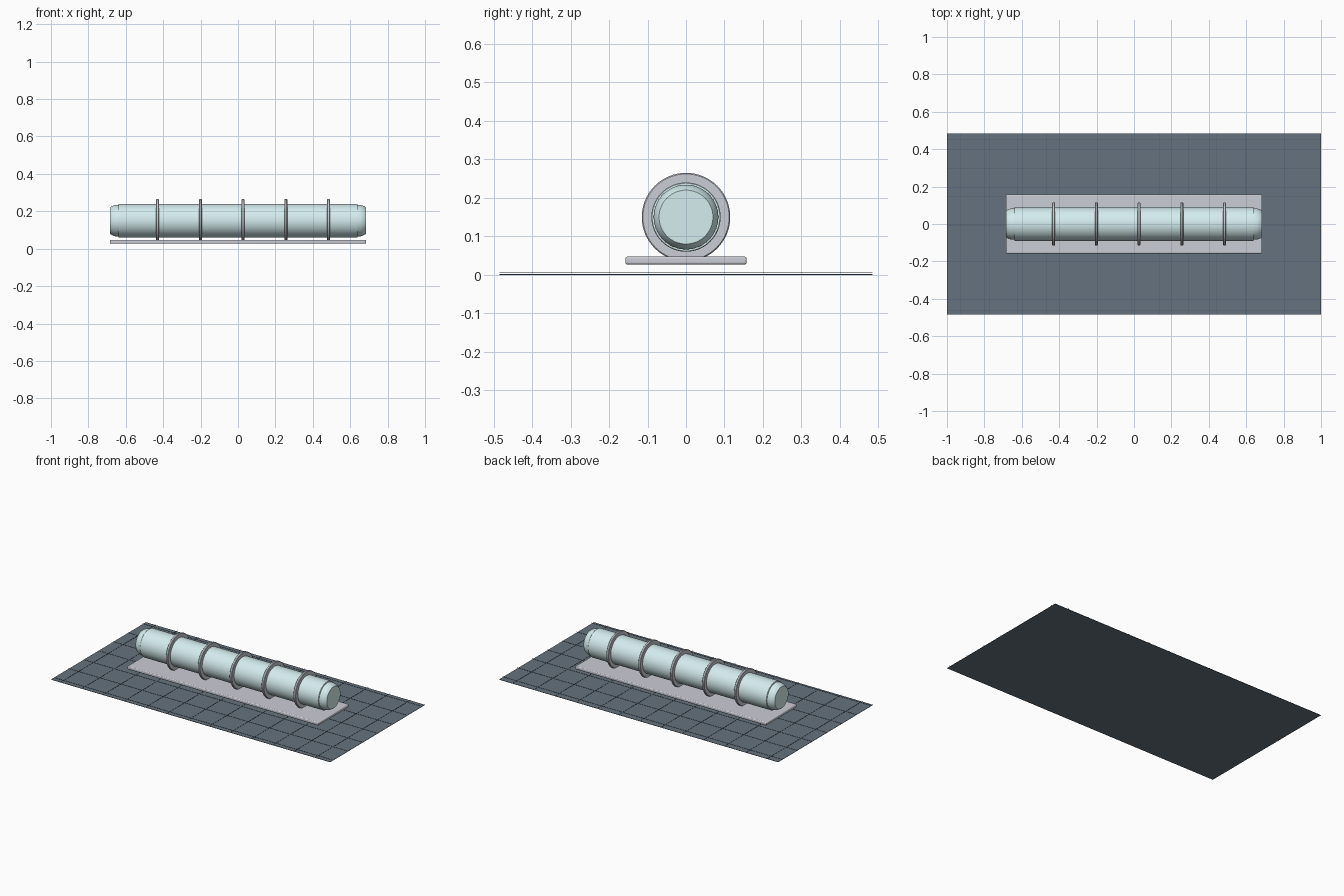
import bpy, math
from mathutils import Matrix

if "Cube" in bpy.data.objects:
    bpy.data.objects.remove(bpy.data.objects["Cube"])


def material(name, color):
    m = bpy.data.materials.new(name)
    m.diffuse_color = (*color, 1)
    m.use_nodes = True
    m.node_tree.nodes["Principled BSDF"].inputs["Base Color"].default_value = m.diffuse_color
    return m


GLASS = material("pale_cyan", (0.66, 0.84, 0.86))
METAL = material("light_grey", (0.60, 0.61, 0.67))
FLOOR = material("dark_slate", (0.13, 0.17, 0.21))
LINE = material("grid_slate", (0.09, 0.12, 0.15))
AXIS_Z = 0.15


def finish(ob, name, mat, smooth=True):
    ob.name = name
    ob.data.materials.append(mat)
    if smooth:
        bpy.context.view_layer.objects.active = ob
        ob.select_set(True)
        bpy.ops.object.shade_smooth_by_angle(angle=math.radians(35))
    return ob


def box(name, size, loc, mat, bevel=0):
    bpy.ops.mesh.primitive_cube_add(size=1, location=loc)
    ob = bpy.context.object
    ob.data.transform(Matrix.Diagonal((*size, 1)))
    if bevel:
        b = ob.modifiers.new("bevel", "BEVEL")
        b.width, b.segments = bevel, 3
    return finish(ob, name, mat, bool(bevel))


def lathe(name, profile, x, mat, closed=False, n=64):
    """Revolve (x, radius) points about the horizontal tube axis."""
    verts = [(px, r * math.cos(2 * math.pi * j / n), r * math.sin(2 * math.pi * j / n))
             for px, r in profile for j in range(n)]
    k = len(profile)
    faces = []
    for i in range(k if closed else k - 1):
        a, b = i * n, (i + 1) % k * n
        faces += [(a + j, a + (j + 1) % n, b + (j + 1) % n, b + j) for j in range(n)]
    if not closed:
        faces += [tuple(range(n))[::-1], tuple(range((k - 1) * n, k * n))]
    faces = [f[::-1] for f in faces]
    me = bpy.data.meshes.new(name)
    me.from_pydata(verts, [], faces)
    me.update()
    ob = bpy.data.objects.new(name, me)
    bpy.context.collection.objects.link(ob)
    ob.location = (x, 0, AXIS_Z)
    return finish(ob, name, mat)


# floor sheet and its thin raised grid
box("floor", (2, 0.97, 0.002), (0, 0, 0.001), FLOOR)
STEP, W = 0.152, 0.002
for i in range(-6, 7):
    box("grid_line_across", (W, 0.97, 0.001), (i * STEP - 0.014, 0, 0.0065), LINE)
for i in range(-3, 4):
    box("grid_line_along", (2, W, 0.001), (0, i * STEP - 0.006, 0.0065), LINE)

# base plate
box("base_plate", (1.37, 0.315, 0.02), (0, 0, 0.037), METAL, 0.005)

# main tube with stepped, rounded ends
lathe("tube", [(-0.64, 0.088), (-0.638, 0.09), (0.638, 0.09), (0.64, 0.088)], 0, GLASS)
for s in (-1, 1):
    prof = [(s * px, r) for px, r in
            [(0.63, 0.084), (0.655, 0.084), (0.665, 0.081), (0.675, 0.077), (0.685, 0.070)]]
    lathe("end_cap", prof if s > 0 else prof[::-1], 0, GLASS)

# clamp rings
for i in range(5):
    lathe("clamp_ring", [(-0.008, 0.086), (-0.008, 0.112), (-0.005, 0.115),
                         (0.005, 0.115), (0.008, 0.112), (0.008, 0.086)],
          -0.43 + i * 0.2285, METAL, closed=True)
